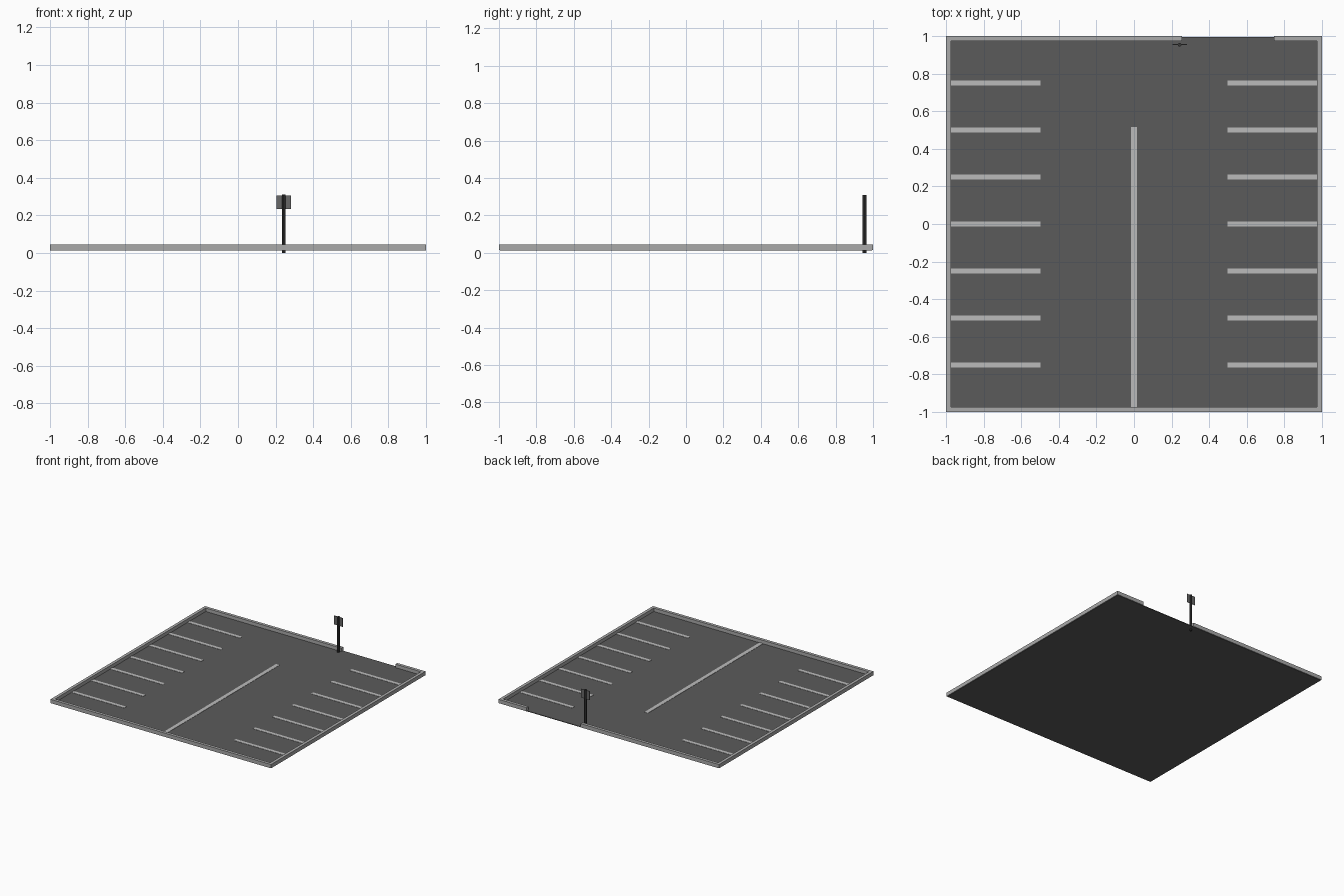
import bpy, math

if "Cube" in bpy.data.objects:
    bpy.data.objects.remove(bpy.data.objects["Cube"])


def mat(name, v):
    m = bpy.data.materials.new(name)
    m.diffuse_color = (v, v, v, 1)
    m.use_nodes = True
    m.node_tree.nodes["Principled BSDF"].inputs["Base Color"].default_value = m.diffuse_color
    return m


asphalt = mat("asphalt grey", 0.105)
paint = mat("line paint", 0.50)
concrete = mat("kerb concrete", 0.40)
metal = mat("dark metal", 0.04)
panel = mat("sign grey", 0.14)


def box(name, x0, x1, y0, y1, z0, z1, m):
    bpy.ops.mesh.primitive_cube_add(size=1, location=((x0 + x1) / 2, (y0 + y1) / 2, (z0 + z1) / 2))
    o = bpy.context.object
    o.name = name
    o.scale = (x1 - x0, y1 - y0, z1 - z0)
    bpy.ops.object.transform_apply(location=False, rotation=False, scale=True)
    o.data.materials.append(m)
    return o


# Lot surface
box("lot_surface", -0.995, 0.995, -0.995, 0.995, 0.012, 0.017, asphalt)

# Kerbs, with an entrance gap in the back one
K0, K1, W = 0.014, 0.045, 0.025
box("kerb_left", -1, -1 + W, -1, 1, K0, K1, concrete)
box("kerb_right", 1 - W, 1, -1, 1, K0, K1, concrete)
box("kerb_front", -1 + W, 1 - W, -1, -1 + W, K0, K1, concrete)
box("kerb_back_long", -1 + W, 0.255, 1 - W, 1, K0, K1, concrete)
box("kerb_back_short", 0.745, 1 - W, 1 - W, 1, K0, K1, concrete)

# Parking bay lines and centre line
for i in range(-3, 4):
    y = i * 0.25
    box("bay_line_left", -0.975, -0.497, y - 0.014, y + 0.014, 0.016, 0.019, paint)
    box("bay_line_right", 0.497, 0.975, y - 0.014, y + 0.014, 0.016, 0.019, paint)
box("centre_line", -0.016, 0.016, -0.975, 0.515, 0.016, 0.019, paint)

# Sign post and panel
bpy.ops.mesh.primitive_cylinder_add(vertices=8, radius=0.01, depth=0.31, location=(0.243, 0.954, 0.155))
post = bpy.context.object
post.name = "sign_post"
post.data.materials.append(metal)
box("sign_panel", 0.204, 0.282, 0.953, 0.957, 0.235, 0.306, panel)
